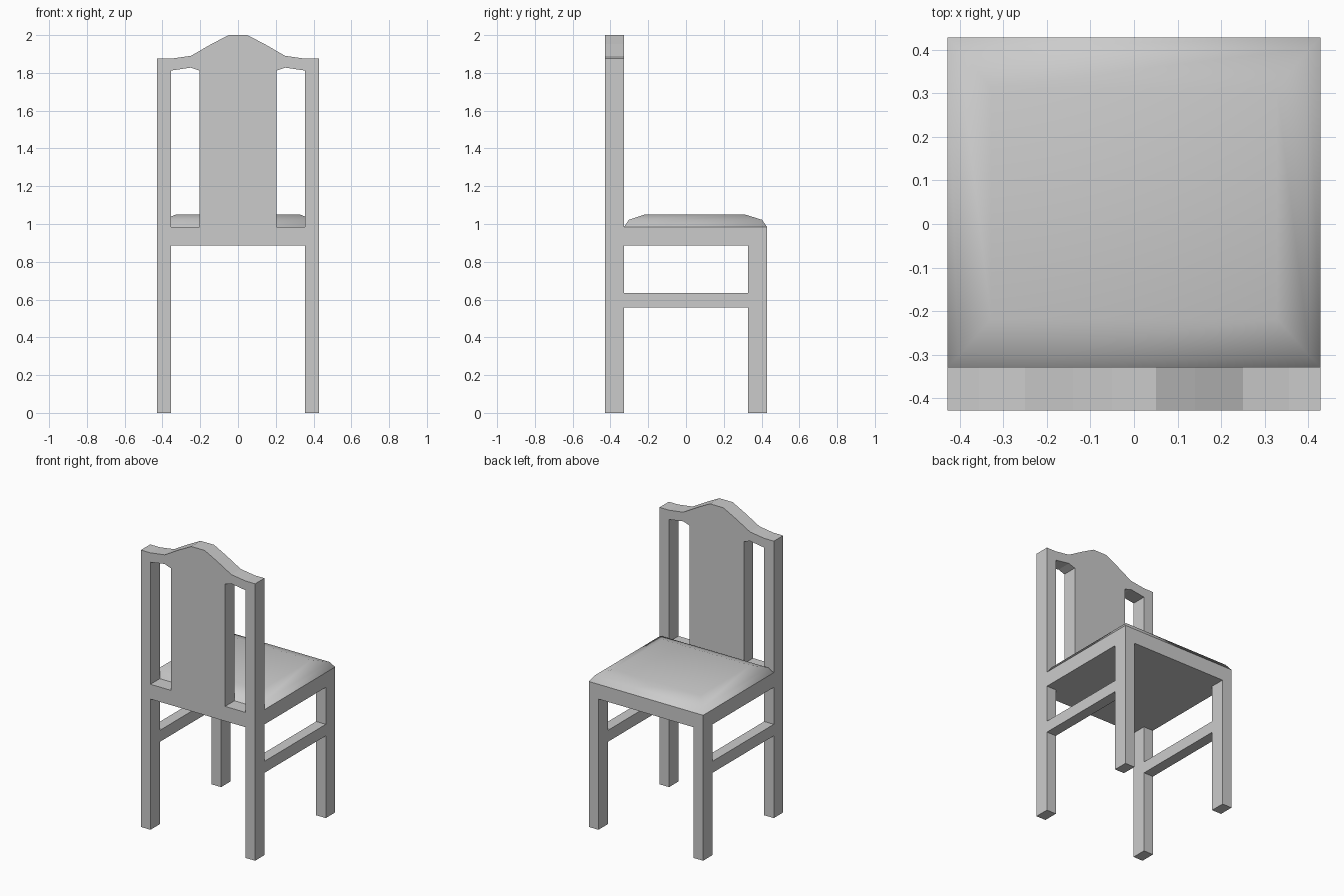
import bpy, bmesh

if "Cube" in bpy.data.objects:
    bpy.data.objects.remove(bpy.data.objects["Cube"])

W = 0.428           # half width and half depth of the chair
T = 0.072           # post thickness in x
BACK = -0.328       # front face of the back frame
P = W - T           # inner side of the posts


def finish(name, bm):
    bmesh.ops.recalc_face_normals(bm, faces=bm.faces)
    mesh = bpy.data.meshes.new(name)
    bm.to_mesh(mesh)
    bm.free()
    obj = bpy.data.objects.new(name, mesh)
    bpy.context.collection.objects.link(obj)
    return obj


def box(name, x0, x1, y0, y1, z0, z1):
    bm = bmesh.new()
    bmesh.ops.create_cube(bm, size=1)
    for v in bm.verts:
        v.co = ((x0 + x1) / 2 + v.co.x * (x1 - x0),
                (y0 + y1) / 2 + v.co.y * (y1 - y0),
                (z0 + z1) / 2 + v.co.z * (z1 - z0))
    return finish(name, bm)


# Back frame: legs, posts, splat and crest cut from one board with two slots
def mirrored(pts):
    return pts + [(-x, z) for x, z in reversed(pts)]


outline = mirrored([(-P, 0.885), (-P, 0), (-W, 0), (-W, 1.875), (-P, 1.875),
                    (-0.25, 1.89), (-0.14, 1.953), (-0.05, 2.0)])
slot = [(-P, 0.985), (-0.203, 0.985), (-0.203, 1.812), (-0.25, 1.828), (-P, 1.812)]
bm = bmesh.new()
for loop in (outline, slot, [(-x, z) for x, z in slot]):
    vs = [bm.verts.new((x, -W, z)) for x, z in loop]
    for a, b in zip(vs, vs[1:] + vs[:1]):
        bm.edges.new((a, b))
bmesh.ops.triangle_fill(bm, use_beauty=True, use_dissolve=False,
                        edges=bm.edges[:], normal=(0, -1, 0))
ext = bmesh.ops.extrude_face_region(bm, geom=bm.faces[:], use_keep_orig=True)
bmesh.ops.translate(bm, vec=(0, BACK + W, 0),
                    verts=[g for g in ext["geom"] if isinstance(g, bmesh.types.BMVert)])
finish("back_frame", bm)

# Seat: square apron lofted into a softly domed cushion
# Each ring: side inset, back inset, front inset, height
rings = [(0, 0, 0, 0.885), (0, 0, 0, 0.985),
         (0.025, 0.025, 0.025, 1.022), (0.1, 0.11, 0.115, 1.05)]
bm = bmesh.new()
levels = []
for s, b, f, z in rings:
    x, y0, y1 = W - s, BACK + b, W - f
    levels.append([bm.verts.new(c) for c in
                   ((-x, y0, z), (x, y0, z), (x, y1, z), (-x, y1, z))])
bm.faces.new(levels[0])
for n, (lo, hi) in enumerate(zip(levels, levels[1:])):
    for i in range(4):
        j = (i + 1) % 4
        bm.faces.new((lo[i], lo[j], hi[j], hi[i])).smooth = n > 0
bm.faces.new(levels[-1]).smooth = True
for e in bm.edges:
    if max(v.co.z for v in e.verts) < 1.0:
        e.smooth = False
finish("seat", bm)

# Front legs and side stretchers
for side, x0, x1 in (("left", -W, -P), ("right", P, W)):
    box("front_leg_" + side, x0, x1, BACK + 0.656, W, 0, 0.885)
    box("stretcher_" + side, x0, x1, BACK, BACK + 0.656, 0.557, 0.635)
